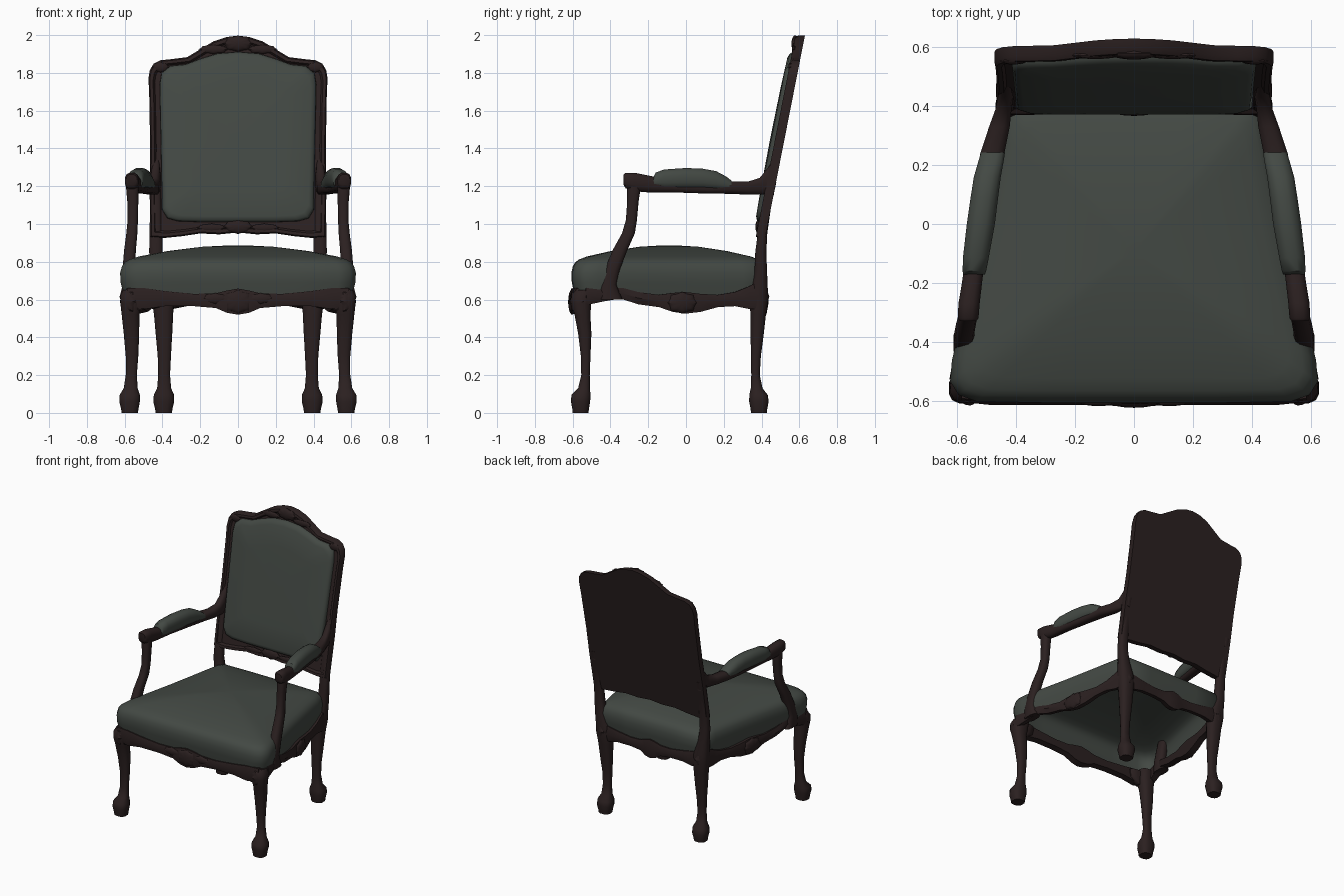
import bpy, bmesh, math
from mathutils import Vector


def material(name, rgb):
    m = bpy.data.materials.new(name)
    m.diffuse_color = (*rgb, 1)
    return m


WOOD = material("dark_wood", (0.024, 0.0145, 0.0145))
CLOTH = material("grey_green_fabric", (0.056, 0.066, 0.057))


def finish(name, bm, mat, mirror=False, angle=45):
    bmesh.ops.recalc_face_normals(bm, faces=bm.faces)
    me = bpy.data.meshes.new(name)
    bm.to_mesh(me)
    bm.free()
    ob = bpy.data.objects.new(name, me)
    bpy.context.collection.objects.link(ob)
    me.materials.append(mat)
    bpy.ops.object.select_all(action='DESELECT')
    ob.select_set(True)
    bpy.context.view_layer.objects.active = ob
    bpy.ops.object.shade_smooth_by_angle(angle=math.radians(angle))
    if mirror:
        ob.modifiers.new("mirror", 'MIRROR')
    return ob


def loft(name, rings, mat, mirror=False, angle=45, open_start=False):
    """Skin equal-length rings of points and cap the ends."""
    bm = bmesh.new()
    vs = [[bm.verts.new(p) for p in r] for r in rings]
    n = len(vs[0])
    for a, b in zip(vs, vs[1:]):
        for i in range(n):
            bm.faces.new((a[i], a[(i + 1) % n], b[(i + 1) % n], b[i]))
    if not open_start:
        bm.faces.new(vs[0])
    bm.faces.new(vs[-1])
    return finish(name, bm, mat, mirror, angle)


def ring(c, a, b, axis='z', n=12, power=0.75):
    """Rounded-square cross-section, lying flat (z) or upright across y."""
    pts = []
    for i in range(n):
        t = 2 * math.pi * (i + 0.5) / n
        u = a * math.copysign(abs(math.cos(t)) ** power, math.cos(t))
        v = b * math.copysign(abs(math.sin(t)) ** power, math.sin(t))
        pts.append(Vector(c) + (Vector((u, v, 0)) if axis == 'z' else Vector((u, 0, v))))
    return pts


def limb(name, table, mat, axis='z', power=0.75):
    return loft(name, [ring(r[:3], r[3], r[4], axis, 12, power) for r in table], mat, True)


def mirrored(half):
    return half + [(-x, v) for x, v in reversed(half) if x > 0]


# Seat cushion: domed shell over a tapered plan, open underneath
plan = mirrored([(0, -.602), (.3, -.602), (.53, -.597), (.59, -.575), (.618, -.53),
                 (.612, -.46), (.575, -.3), (.53, -.1), (.49, .1), (.452, .3),
                 (.435, .38), (.40, .415), (.2, .42), (0, .42)])
# (scale, height)
levels = [(.975, .60), (.985, .64), (1.005, .69), (1.01, .74), (.995, .775),
          (.97, .797), (.93, .812), (.85, .828), (.6, .857), (.3, .88), (.06, .887)]
loft("seat_cushion", [[(x * s, -.09 + (y + .09) * s, z) for x, y in plan]
                      for s, z in levels], CLOTH, angle=60, open_start=True)

# Front legs with knee, slim ankle and scrolled foot
limb("front_leg", [(.555, -.54, .65, .055, .05), (.565, -.552, .62, .06, .056),
                   (.566, -.555, .58, .058, .055), (.569, -.548, .52, .048, .043),
                   (.564, -.536, .42, .042, .036), (.561, -.531, .3, .034, .026),
                   (.565, -.532, .2, .030, .023), (.568, -.54, .13, .038, .032),
                   (.573, -.556, .095, .055, .052), (.574, -.558, .06, .056, .052),
                   (.573, -.558, .02, .047, .045), (.573, -.558, 0, .044, .043)], WOOD)

# Back legs running up into the back posts
limb("back_leg_and_post", [(.393, .386, 0, .044, .043), (.393, .386, .02, .047, .045),
                           (.393, .386, .06, .057, .053), (.392, .384, .095, .055, .05),
                           (.391, .374, .13, .038, .032), (.391, .368, .2, .032, .023),
                           (.39, .37, .3, .036, .027), (.392, .377, .42, .045, .036),
                           (.394, .382, .52, .052, .042), (.398, .386, .6, .06, .05),
                           (.405, .388, .66, .055, .046), (.425, .396, .75, .04, .034),
                           (.435, .396, .85, .036, .03), (.435, .405, .95, .035, .026),
                           (.435, .428, 1.1, .03, .024), (.437, .455, 1.22, .028, .024)], WOOD)

# Blocks where the front rail flares into the legs
limb("front_knee_bracket", [(.52, -.57, .545, .02, .02), (.51, -.57, .585, .07, .03),
                            (.51, -.567, .64, .08, .035)], WOOD)


def rail(name, p0, p1, table, mat, mirror=False, thick=.04):
    """Scalloped rail from p0 to p1; table rows are (t, bottom, top, bulge)."""
    p0, p1 = Vector((*p0, 0)), Vector((*p1, 0))
    d = (p1 - p0).normalized()
    out = Vector((d.y, -d.x, 0))
    rings = []
    for t, bot, top, bulge in table:
        p = p0.lerp(p1, t)
        o, i, m = p + out * bulge, p - out * thick, p + out * (bulge + .012)
        mid = (bot + top) / 2
        rings.append([(o.x, o.y, top), (m.x, m.y, mid), (o.x, o.y, bot),
                      (i.x, i.y, bot + .01), (i.x, i.y, top)])
    return loft(name, rings, mat, mirror, 40)


# Seat rails with scalloped lower edge
half = [(0, .565, .66, -.01), (.08, .55, .66, 0), (.17, .565, .645, 0), (.3, .565, .63, 0),
        (.40, .555, .633, 0), (.45, .53, .648, .004), (.5, .52, .658, .006)]
front = half + [(1 - t, b, z, o) for t, b, z, o in reversed(half[:-1])]
rail("front_rail", (-.585, -.602), (.585, -.602), front, WOOD)
rail("back_rail", (.41, .42), (-.41, .42), front, WOOD)
rail("side_rail", (.615, -.53), (.445, .39),
     [(0, .57, .66, 0), (.1, .59, .67, 0), (.2, .605, .665, 0), (.3, .575, .64, 0),
      (.42, .56, .625, 0), (.5, .535, .635, .004), (.57, .525, .64, .006), (.66, .535, .63, .004),
      (.76, .56, .625, 0), (.86, .565, .64, 0), (.94, .55, .67, 0), (1, .55, .70, 0)], WOOD, True)

# Arm supports sweeping up from the side rails
limb("arm_support", [(.578, -.40, .60, .035, .065), (.58, -.413, .68, .034, .045),
                     (.578, -.39, .76, .034, .041), (.572, -.35, .86, .032, .04),
                     (.562, -.305, .95, .03, .035), (.557, -.289, 1.02, .028, .03),
                     (.557, -.281, 1.12, .03, .031), (.56, -.275, 1.2, .034, .037),
                     (.56, -.275, 1.24, .03, .03)], WOOD)

# Arms, from scrolled tip back to the posts
limb("arm", [(.563, -.33, 1.235, .028, .028), (.563, -.32, 1.23, .036, .042),
             (.56, -.27, 1.222, .037, .05), (.55, -.2, 1.212, .035, .046),
             (.535, -.08, 1.2, .034, .033), (.505, .12, 1.19, .036, .03),
             (.481, .24, 1.193, .042, .034), (.457, .33, 1.19, .036, .036),
             (.443, .39, 1.2, .028, .045), (.436, .43, 1.225, .027, .07),
             (.436, .465, 1.25, .025, .10)], WOOD, 'y')

# Upholstered arm pads
limb("arm_pad", [(.543, -.172, 1.22, .038, .028), (.542, -.16, 1.232, .041, .042),
                 (.537, -.115, 1.236, .045, .054), (.52, 0, 1.24, .049, .058),
                 (.508, .09, 1.238, .048, .056), (.498, .16, 1.229, .047, .052),
                 (.485, .215, 1.213, .044, .038), (.479, .242, 1.203, .042, .026)],
     CLOTH, 'y', .8)


# Raked backrest: outlines lofted along the lean of the back
def back_y(z):
    return .433 + .197 * (z - 1)


def back_loft(name, half_outline, steps, mat, cz=1.46):
    rings = []
    for s, off in steps:
        r = []
        for x, z in mirrored(half_outline):
            z2 = cz + (z - cz) * s
            r.append((x * s, back_y(z2) + off, z2))
        rings.append(r)
    return loft(name, rings, mat, angle=40)


back_loft("back_frame",
          [(0, .955), (.1, .945), (.2, .95), (.3, .935), (.4, .925), (.465, .93), (.468, 1.2),
           (.465, 1.4), (.47, 1.68), (.474, 1.77), (.467, 1.815), (.447, 1.848), (.41, 1.867),
           (.35, 1.873), (.27, 1.883), (.2, 1.925), (.13, 1.967), (.06, 1.99), (0, 1.997)],
          [(1, 0), (1, -.035), (.985, -.05), (.95, -.05), (.93, -.036)], WOOD)
back_loft("back_cushion",
          [(0, 1.01), (.2, 1.01), (.32, 1.014), (.375, 1.03), (.402, 1.075), (.408, 1.4),
           (.415, 1.74), (.405, 1.8), (.36, 1.837), (.28, 1.845), (.2, 1.875), (.11, 1.903),
           (0, 1.912)],
          [(1, -.03), (.995, -.05), (.975, -.062), (.93, -.07), (.6, -.074), (.1, -.076)], CLOTH)


def ornament(name, loc, size, mirror=False, turn=0):
    """Fluted oval carving, facing -y and turned about z."""
    bm = bmesh.new()
    bmesh.ops.create_uvsphere(bm, u_segments=24, v_segments=8, radius=1)
    c, s = math.cos(turn), math.sin(turn)
    for v in bm.verts:
        k = .92 + .08 * math.cos(8 * math.atan2(v.co.y, v.co.x))
        x, z, y = v.co.x * k * size[0], v.co.y * k * size[2], v.co.z * size[1]
        v.co = Vector(loc) + Vector((x * c - y * s, x * s + y * c, z))
    return finish(name, bm, WOOD, mirror, 35)


# Carved shells and leaves
ornament("front_rail_shell", (0, -.604, .588), (.085, .02, .066))
ornament("front_rail_leaf", (.12, -.604, .605), (.07, .014, .03), True)
ornament("side_rail_shell", (.528, -.02, .583), (.085, .02, .058), True, math.radians(100))
ornament("front_knee_carving", (.582, -.572, .59), (.055, .03, .072), True, math.radians(45))
ornament("back_knee_carving", (.41, .40, .615), (.05, .032, .06), True, math.radians(135))
ornament("crest_shell", (0, back_y(1.955) - .043, 1.955), (.08, .02, .044))
ornament("crest_leaf", (.13, back_y(1.925) - .043, 1.925), (.08, .012, .025), True)
ornament("crest_corner_leaf", (.41, back_y(1.83) - .043, 1.83), (.045, .012, .028), True)
ornament("lower_back_shell", (0, back_y(.985) - .045, .985), (.08, .018, .038))
ornament("lower_back_leaf", (.14, back_y(.98) - .045, .98), (.08, .01, .022), True)
